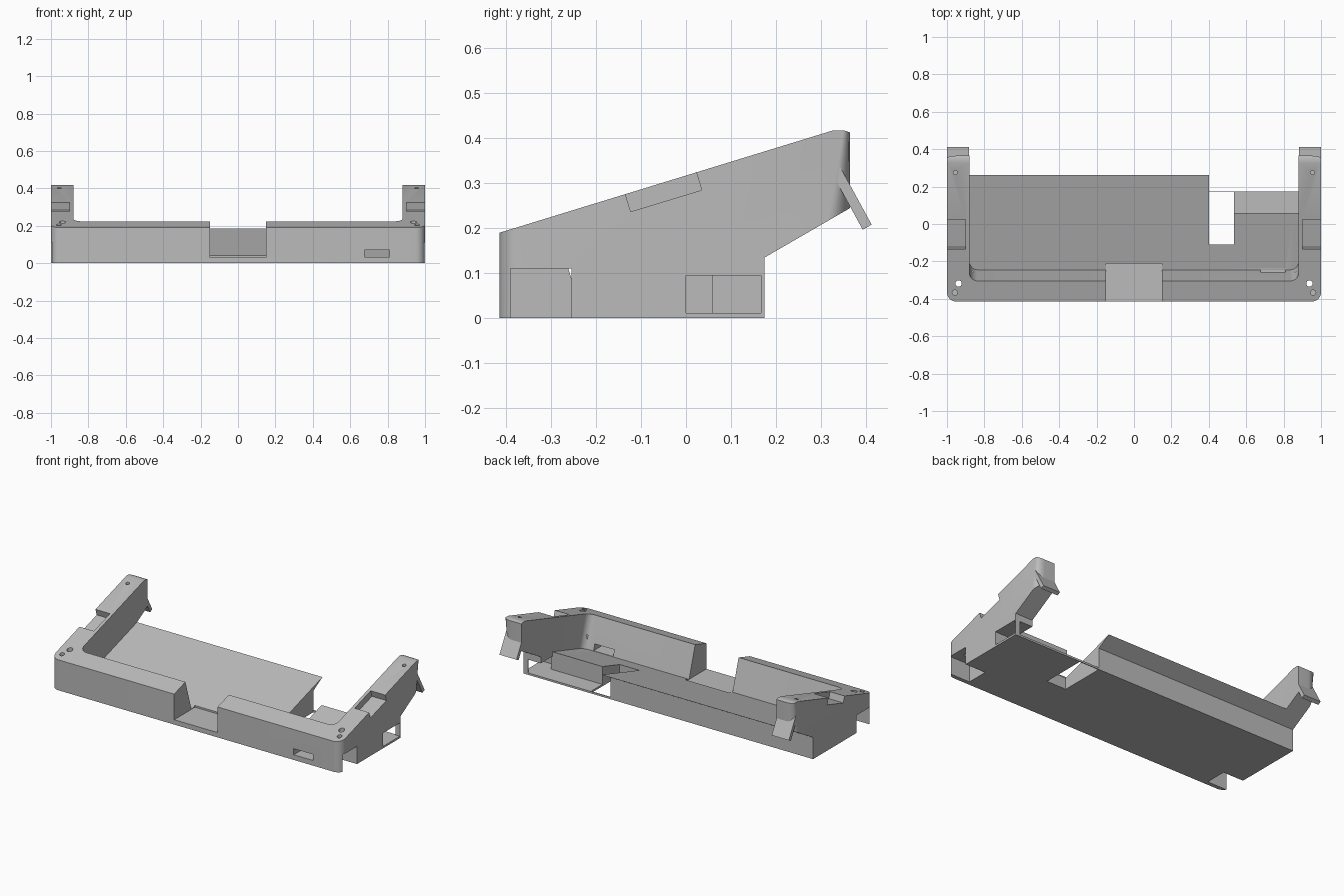
import bpy, bmesh, math
from mathutils import Vector

old = bpy.data.objects.get("Cube")
if old:
    bpy.data.objects.remove(old, do_unlink=True)

grey = bpy.data.materials.new("plain_grey")
grey.use_nodes = True
colour = (0.5, 0.5, 0.5, 1)
grey.diffuse_color = colour
grey.node_tree.nodes["Principled BSDF"].inputs["Base Color"].default_value = colour


def finish(name, bm):
    bmesh.ops.recalc_face_normals(bm, faces=bm.faces)
    mesh = bpy.data.meshes.new(name)
    bm.to_mesh(mesh)
    bm.free()
    mesh.materials.append(grey)
    obj = bpy.data.objects.new(name, mesh)
    bpy.context.collection.objects.link(obj)
    return obj


def prism(name, profile, x0, x1, round_rule=None, radius=0.05):
    """Extrude a side profile (y, z) along x, rounding the edges picked by the rule."""
    bm = bmesh.new()
    face = bm.faces.new([bm.verts.new((x0, y, z)) for y, z in profile])
    moved = bmesh.ops.extrude_face_region(bm, geom=[face])["geom"]
    for v in moved:
        if isinstance(v, bmesh.types.BMVert):
            v.co.x = x1
    if round_rule:
        edges = [e for e in bm.edges if round_rule(e.verts[0].co, e.verts[1].co)]
        bmesh.ops.bevel(bm, geom=edges, offset=radius, segments=8,
                        profile=0.5, affect='EDGES')
    return finish(name, bm)


def box(name, x0, x1, y0, y1, z0, z1):
    return prism(name, [(y0, z0), (y1, z0), (y1, z1), (y0, z1)], x0, x1)


def drill(name, x, y, r, z0, z1):
    bm = bmesh.new()
    bmesh.ops.create_cone(bm, cap_ends=True, segments=24, radius1=r, radius2=r, depth=z1 - z0)
    bmesh.ops.translate(bm, verts=bm.verts, vec=(x, y, (z0 + z1) / 2))
    return finish(name, bm)


def cut(target, cutter):
    """Subtract the cutter, bake the result and discard the cutter."""
    mod = target.modifiers.new("cut", 'BOOLEAN')
    mod.operation, mod.solver, mod.object = 'DIFFERENCE', 'EXACT', cutter
    bpy.context.view_layer.update()
    graph = bpy.context.evaluated_depsgraph_get()
    mesh = bpy.data.meshes.new_from_object(target.evaluated_get(graph))
    target.modifiers.clear()
    target.data = mesh
    bpy.data.objects.remove(cutter, do_unlink=True)


# Wedge-shaped tray with rounded outer corners
def outer_corner(a, b):
    return abs(a.x - b.x) + abs(a.y - b.y) < 1e-4 and (a.y < -0.4 or a.y > 0.36)


tray = prism("tray_body", [(-0.415, 0), (0.175, 0), (0.175, 0.135), (0.365, 0.245),
                           (0.365, 0.413), (0.35, 0.418), (0.325, 0.417), (-0.415, 0.19)],
             -1, 1, outer_corner)

# Tilted main recess, open at the back
angle = math.atan2(0.225, 0.735)
along = Vector((math.cos(angle), math.sin(angle)))
normal = Vector((-along.y, along.x))
start = Vector((-0.245, 0.03))


def recess_corner(a, b):
    return abs(a.x - b.x) < 1e-4 and all(
        abs((Vector((p.y, p.z)) - start).dot(along)) < 1e-3 for p in (a, b))


cut(tray, prism("recess", [start, start + along, start + along + normal * 0.6,
                           start + normal * 0.6], -0.88, 0.88, recess_corner, 0.045))

# Front gap and the small front slot
cut(tray, box("front_gap", -0.15, 0.15, -0.5, -0.21, 0.03, 0.5))
cut(tray, box("front_slot", 0.675, 0.81, -0.5, -0.235, 0.032, 0.07))

# Rear pocket at the left, its side window and the drop-through hole
cut(tray, box("rear_pocket", 0.4, 0.88, 0.06, 0.5, 0.012, 0.5))
cut(tray, box("under_arm_pocket", 0.87, 0.97, 0.06, 0.2, 0.012, 0.095))
cut(tray, box("side_window", 0.89, 1.1, 0.0, 0.167, 0.012, 0.095))
cut(tray, box("floor_hole", 0.4, 0.535, -0.11, 0.17, -0.1, 0.5))

for side in (-1, 1):
    # Corner openings below and stepped notches along the arms
    cut(tray, box("corner_opening", side * 0.86, side * 1.1, -0.39, -0.255, -0.1, 0.11))
    cut(tray, prism("arm_notch", [(-0.123, 0.237), (0.035, 0.285), (0.005, 0.383),
                                  (-0.153, 0.335)], side * 0.9, side * 1.1))
    # Screw holes
    cut(tray, drill("through_hole", side * 0.938, -0.318, 0.017, 0.05, 0.4))
    cut(tray, drill("front_screw_hole", side * 0.958, -0.367, 0.014, 0.14, 0.4))
    cut(tray, drill("rear_screw_hole", side * 0.955, 0.275, 0.011, 0.33, 0.5))

tray.data.shade_smooth()
tray.data.set_sharp_from_angle(angle=math.radians(30))

# Slanted tabs at the arm ends
for side, name in ((1, "left_tab"), (-1, "right_tab")):
    prism(name, [(0.393, 0.197), (0.413, 0.208), (0.33, 0.36), (0.31, 0.349)],
          side * 0.881, side * 0.999)
